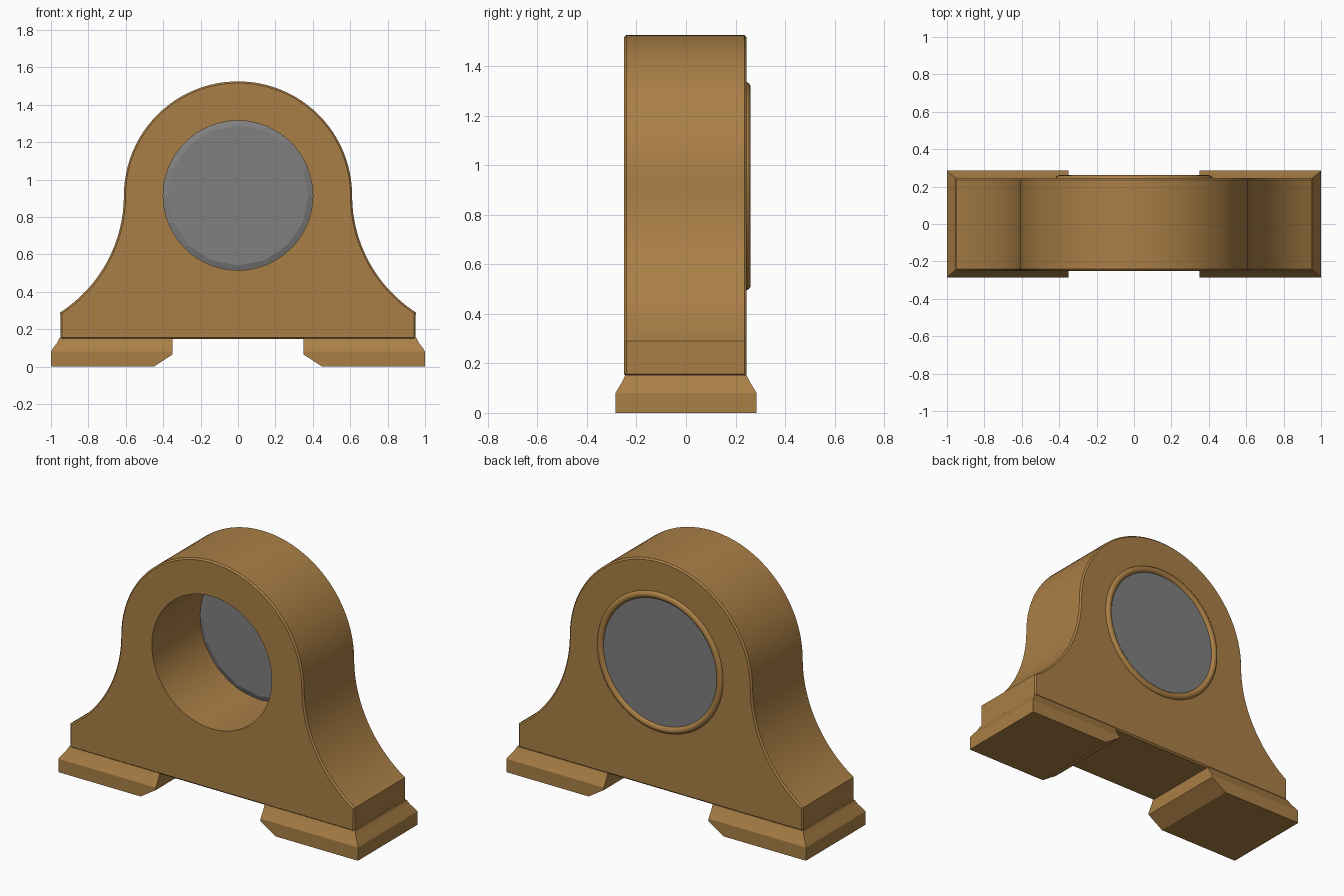
import bpy, bmesh
from math import sin, cos, pi, asin, radians

cube = bpy.data.objects.get("Cube")
if cube:
    bpy.data.objects.remove(cube, do_unlink=True)

CZ = 0.915          # height of the dial centre
FRONT, BACK = -0.25, 0.245


def material(name, rgb):
    m = bpy.data.materials.new(name)
    m.use_nodes = True
    m.diffuse_color = (*rgb, 1)
    m.node_tree.nodes["Principled BSDF"].inputs["Base Color"].default_value = (*rgb, 1)
    return m


wood = material("warm wood", (0.402, 0.212, 0.061))
grey = material("dial grey", (0.216, 0.216, 0.216))


def loft(name, rings, mat):
    """Closed solid through a list of vertex rings of equal length."""
    bm = bmesh.new()
    loops = [[bm.verts.new(p) for p in ring] for ring in rings]
    n = len(loops[0])
    for a, b in zip(loops, loops[1:]):
        for i in range(n):
            j = (i + 1) % n
            bm.faces.new((a[i], a[j], b[j], b[i]))
    bm.faces.new(loops[0])
    bm.faces.new(loops[-1])
    bmesh.ops.recalc_face_normals(bm, faces=bm.faces)
    me = bpy.data.meshes.new(name)
    bm.to_mesh(me)
    bm.free()
    me.materials.append(mat)
    ob = bpy.data.objects.new(name, me)
    bpy.context.collection.objects.link(ob)
    return ob


def circle(r, y, n):
    return [(r * sin(2 * pi * i / n), y, CZ + r * cos(2 * pi * i / n)) for i in range(n)]


def activate(ob):
    bpy.ops.object.select_all(action='DESELECT')
    ob.select_set(True)
    bpy.context.view_layer.objects.active = ob


def smooth(ob):
    activate(ob)
    bpy.ops.object.shade_smooth_by_angle(angle=radians(30))


# Case outline: flat base, hollow flare, round top
R, FLARE = 0.61, 0.744
half = [(0.95, 0.147)]
sweep = asin((CZ - 0.29) / FLARE)
for i in range(17):
    a = sweep * (1 - i / 16)
    half.append((R + FLARE * (1 - cos(a)), CZ - FLARE * sin(a)))
for i in range(1, 25):
    a = pi / 2 * i / 24
    half.append((R * cos(a), CZ + R * sin(a)))
outline = half + [(-x, z) for x, z in reversed(half[:-1])]

case = loft("clock_case", [[(x, y, z) for x, z in outline] for y in (FRONT, BACK)], wood)
bevel = case.modifiers.new("edge_bevel", 'BEVEL')
bevel.width = 0.009
bevel.segments = 1
bevel.limit_method = 'ANGLE'
bevel.angle_limit = radians(60)

# Round bore through the case
cutter = loft("bore_cutter", [circle(0.4, y, 64) for y in (-0.4, 0.4)], wood)
cutter.hide_render = True
bore = case.modifiers.new("bore", 'BOOLEAN')
bore.object = cutter
bore.solver = 'EXACT'
activate(case)
for mod in ("edge_bevel", "bore"):
    bpy.ops.object.modifier_apply(modifier=mod)
bpy.data.objects.remove(cutter, do_unlink=True)
smooth(case)

# Grey plate closing the bore, bevelled on its inner side
loft("dial_plate", [circle(0.375, 0.2, 16), circle(0.408, 0.212, 16),
                    circle(0.408, 0.24, 16)], grey)
loft("dial_face", [circle(0.395, 0.238, 64), circle(0.395, 0.246, 64)], grey)

# Rounded rim around the dial
bpy.ops.mesh.primitive_torus_add(major_segments=64, minor_segments=16,
                                 major_radius=0.399, minor_radius=0.022,
                                 location=(0, 0.239, CZ), rotation=(pi / 2, 0, 0))
rim = bpy.context.object
rim.name = "dial_rim"
rim.data.materials.append(wood)
smooth(rim)

# Moulded feet: (height, inner x, outer x, half depth)
levels = [(0, 0.45, 1, 0.285), (0.065, 0.35, 1, 0.285), (0.08, 0.35, 1, 0.285),
          (0.1, 0.35, 0.988, 0.273), (0.125, 0.35, 0.968, 0.258), (0.152, 0.35, 0.955, 0.245)]
for side, name in ((1, "left_foot"), (-1, "right_foot")):
    foot = loft(name, [[(side * a, -d, z), (side * b, -d, z), (side * b, d, z), (side * a, d, z)]
                       for z, a, b, d in levels], wood)
    smooth(foot)
